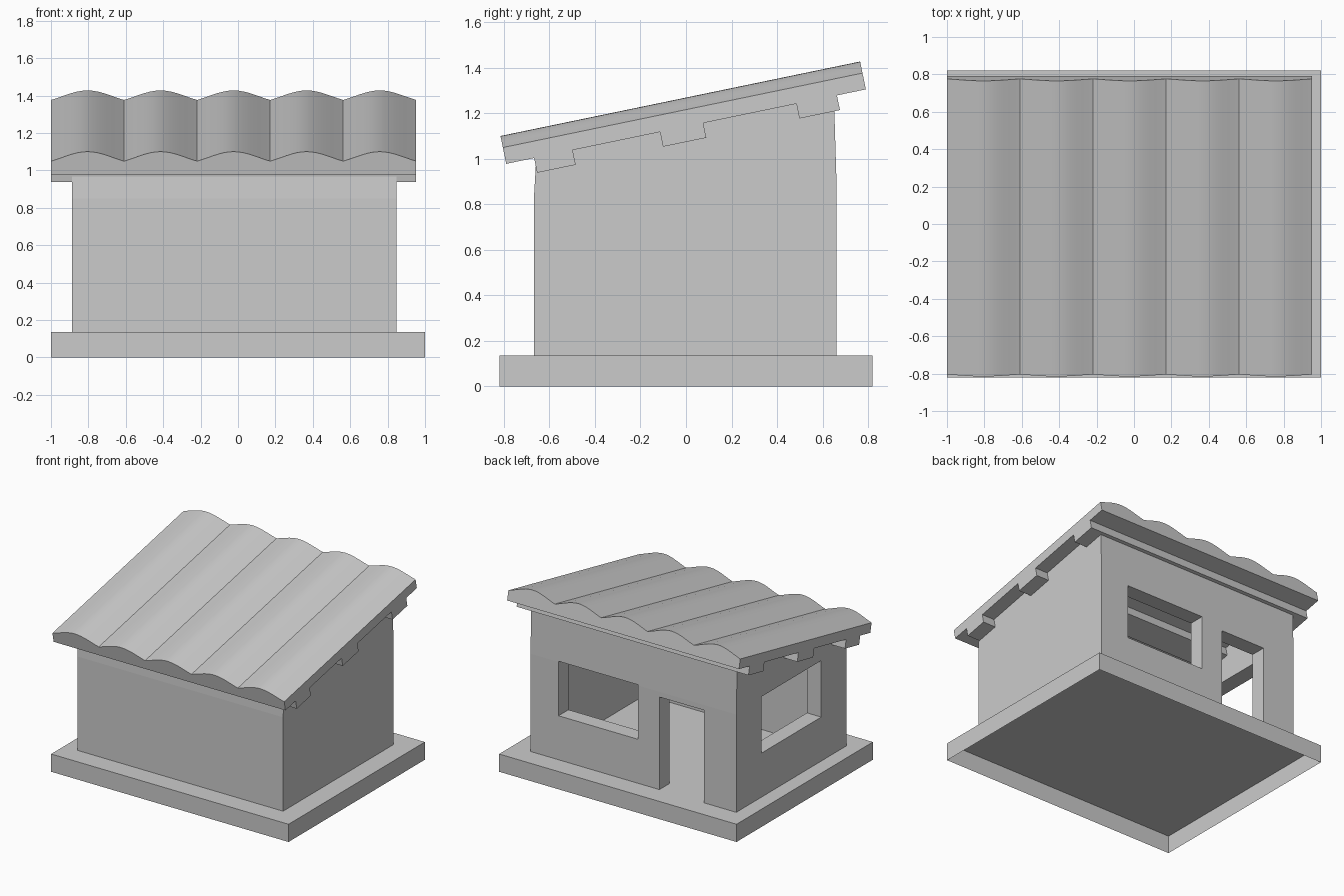
import bpy, bmesh, math

if "Cube" in bpy.data.objects:
    bpy.data.objects.remove(bpy.data.objects["Cube"])

BASE_Z = 0.135
SLOPE = math.atan(0.207)
ROOF_Y, ROOF_Z = -0.79, 0.978      # lower front corner of the roof slab
ROOF_LEN = 1.614
X0, X1 = -1.0, 0.953               # roof side edges


def on_slope(u, h):
    """Roof coordinates (along slope, normal to slope) to (y, z)."""
    c, s = math.cos(SLOPE), math.sin(SLOPE)
    return ROOF_Y + u * c - h * s, ROOF_Z + u * s + h * c


def under_roof(y):
    return ROOF_Z + (y - ROOF_Y) * math.tan(SLOPE)


def loft(name, ring_a, ring_b):
    """Solid between two matching rings of points."""
    bm = bmesh.new()
    a = [bm.verts.new(p) for p in ring_a]
    b = [bm.verts.new(p) for p in ring_b]
    n = len(a)
    bm.faces.new(a)
    bm.faces.new(b[::-1])
    for i in range(n):
        j = (i + 1) % n
        bm.faces.new((a[j], a[i], b[i], b[j]))
    bmesh.ops.recalc_face_normals(bm, faces=bm.faces)
    me = bpy.data.meshes.new(name)
    bm.to_mesh(me)
    bm.free()
    ob = bpy.data.objects.new(name, me)
    bpy.context.collection.objects.link(ob)
    return ob


def prism_x(name, yz, x0, x1):
    return loft(name, [(x0, y, z) for y, z in yz], [(x1, y, z) for y, z in yz])


def box(name, x0, x1, y0, y1, z0, z1):
    return prism_x(name, [(y0, z0), (y1, z0), (y1, z1), (y0, z1)], x0, x1)


def cut(target, cutter):
    cutter.hide_render = True
    mod = target.modifiers.new("cut", 'BOOLEAN')
    mod.operation = 'DIFFERENCE'
    mod.solver = 'EXACT'
    mod.object = cutter
    bpy.context.view_layer.objects.active = target
    bpy.ops.object.modifier_apply(modifier=mod.name)
    bpy.data.objects.remove(cutter)


# Base slab, open underneath
base = box("base", -1, 1, -0.82, 0.82, 0, BASE_Z)
bm = bmesh.new()
bm.from_mesh(base.data)
bottom = [f for f in bm.faces if f.calc_center_median().z < 0.001]
bmesh.ops.delete(bm, geom=bottom, context='FACES_ONLY')
bm.to_mesh(base.data)
bm.free()

# Walls: sloped prism, hollowed, with door and windows
walls = prism_x("walls", [
    (-0.667, BASE_Z), (0.662, BASE_Z), (0.662, 0.88),
    (0.65, under_roof(0.65)), (-0.658, under_roof(-0.658)), (-0.667, 0.85)],
    -0.887, 0.847)
cut(walls, box("room_cutter", -0.767, 0.727, -0.547, 0.542, 0.0, 2.0))
cut(walls, box("door_cutter", -0.615, -0.24, 0.45, 0.8, 0.0, 0.84))
cut(walls, box("back_window_cutter", -0.06, 0.61, 0.45, 0.8, 0.47, 0.885))
cut(walls, box("side_window_cutter", -1.0, -0.7, -0.36, 0.36, 0.47, 0.9))

# Roof beams across the slope
for label, u0, u1 in (("front", 0.125, 0.298), ("middle", 0.69, 0.884),
                      ("rear", 1.302, 1.484)):
    yz = [on_slope(u, h) for u, h in ((u0, 0), (u0, -0.066), (u1, -0.066), (u1, 0))]
    prism_x(label + "_beam", yz, X0, X1)

# Roof slab with five waves on top and a flat underside
WAVES, STEPS = 5, 14
profile = [(X1, 0.0), (X0, 0.0)]
for i in range(WAVES * STEPS + 1):
    s = math.sin(math.pi * (i % STEPS) / STEPS)
    profile.append((X0 + (X1 - X0) * i / (WAVES * STEPS),
                    0.073 + 0.052 * (0.7 * s + 0.3 * s * s)))
roof = loft("roof",
            [(x, *on_slope(0, h)) for x, h in profile],
            [(x, *on_slope(ROOF_LEN, h)) for x, h in profile])
bpy.ops.object.select_all(action='DESELECT')
roof.select_set(True)
bpy.context.view_layer.objects.active = roof
bpy.ops.object.shade_smooth_by_angle(angle=math.radians(22))
